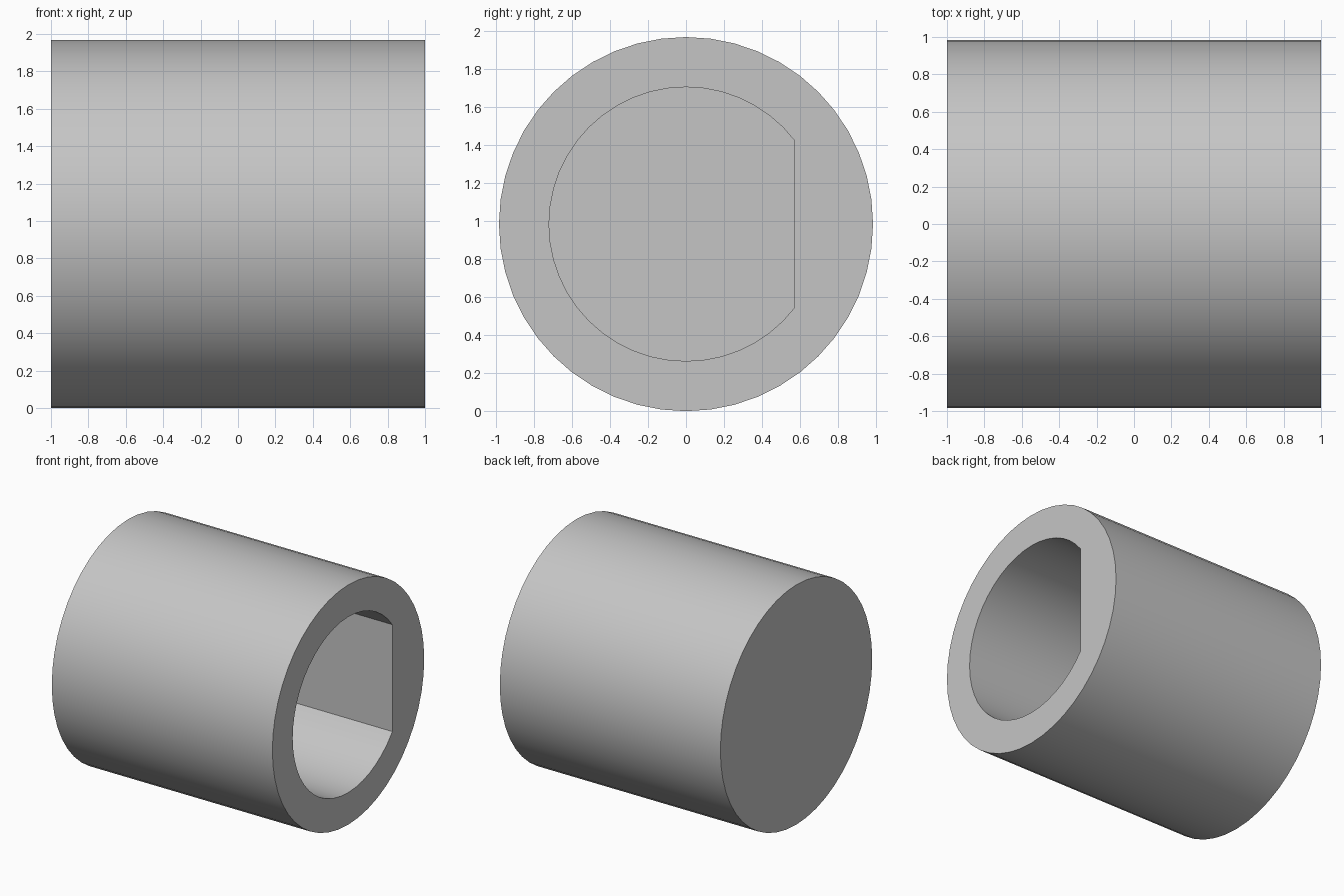
import bpy
import bmesh
from math import cos, sin, pi, radians

cube = bpy.data.objects.get("Cube")
if cube:
    bpy.data.objects.remove(cube, do_unlink=True)

SIDES = 48
OUTER_R, BORE_R, FLAT_Y = 0.983, 0.72, 0.571
END_X, FLOOR_X = 1.0, -0.74

# Single grey material
grey = bpy.data.materials.new("plain grey")
grey.use_nodes = True
colour = (0.56, 0.56, 0.56, 1)
grey.diffuse_color = colour
grey.node_tree.nodes["Principled BSDF"].inputs["Base Color"].default_value = colour


def outer_radius(t):
    return OUTER_R


def bore_radius(t):
    # D-shaped bore: round, cut flat on the back side
    return min(BORE_R, FLAT_Y / cos(t)) if cos(t) > 0.01 else BORE_R


bm = bmesh.new()


def ring(x, radius):
    angles = [2 * pi * i / SIDES for i in range(SIDES)]
    return [bm.verts.new((x, radius(t) * cos(t), OUTER_R + radius(t) * sin(t)))
            for t in angles]


# Outer wall, open rim, bore wall, lofted ring to ring
rings = [ring(-END_X, outer_radius), ring(END_X, outer_radius),
         ring(END_X, bore_radius), ring(FLOOR_X, bore_radius)]
for a, b in zip(rings, rings[1:]):
    for i in range(SIDES):
        j = (i + 1) % SIDES
        bm.faces.new((a[i], a[j], b[j], b[i]))

# Closed end and bore floor
bm.faces.new(rings[0])
bm.faces.new(rings[-1])
bmesh.ops.recalc_face_normals(bm, faces=bm.faces[:])

mesh = bpy.data.meshes.new("sleeve")
bm.to_mesh(mesh)
bm.free()
mesh.materials.append(grey)
sleeve = bpy.data.objects.new("sleeve", mesh)
bpy.context.collection.objects.link(sleeve)

# Smooth round walls, crisp rims and flat
bpy.ops.object.select_all(action='DESELECT')
sleeve.select_set(True)
bpy.context.view_layer.objects.active = sleeve
bpy.ops.object.shade_smooth_by_angle(angle=radians(25))
